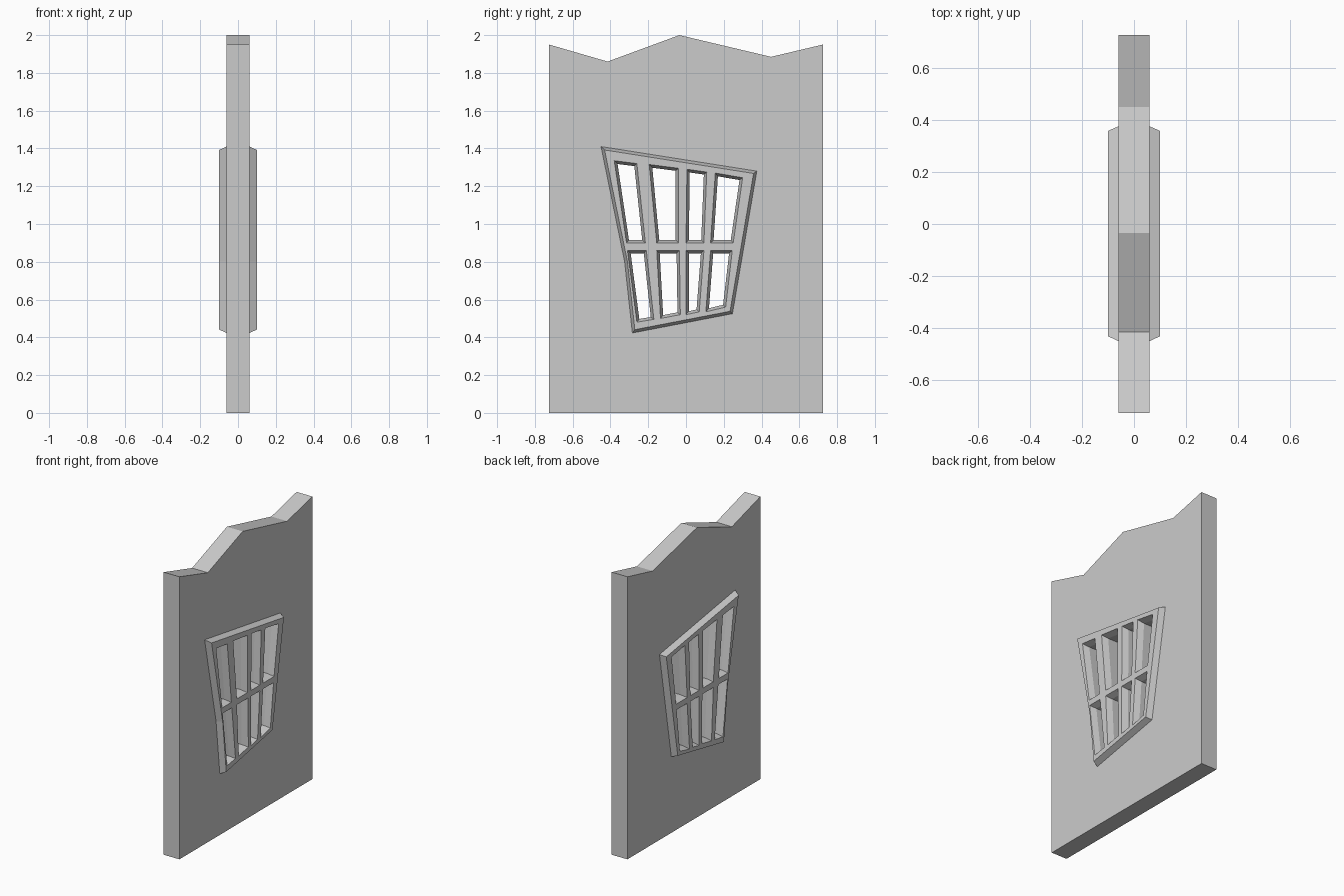
import bpy
import bmesh
from mathutils import Vector

cube = bpy.data.objects.get("Cube")
if cube:
    bpy.data.objects.remove(cube, do_unlink=True)

HALF_WALL, HALF_FRAME, BEVEL = 0.06, 0.10, 0.015

plaster = bpy.data.materials.new("light_grey")
plaster.use_nodes = True
grey = (0.6, 0.6, 0.6, 1)
plaster.diffuse_color = grey
plaster.node_tree.nodes["Principled BSDF"].inputs["Base Color"].default_value = grey


def inset(points, d):
    """Move a clockwise (y, z) outline inward by d with mitred corners."""
    pts = [Vector(p) for p in points]
    result = []
    for i, p in enumerate(pts):
        a = (p - pts[i - 1]).normalized()
        b = (pts[(i + 1) % len(pts)] - p).normalized()
        na, nb = Vector((a.y, -a.x)), Vector((b.y, -b.x))
        result.append(p + (na + nb) * d / (1 + na.dot(nb)))
    return result


def loft(name, sections):
    """Join equal (y, z) outlines placed at successive x positions."""
    bm = bmesh.new()
    rings = [[bm.verts.new((x, y, z)) for y, z in outline] for x, outline in sections]
    for r, s in zip(rings, rings[1:]):
        for i in range(len(r)):
            j = (i + 1) % len(r)
            bm.faces.new((r[i], r[j], s[j], s[i]))
    bm.faces.new(rings[0])
    bm.faces.new(rings[-1])
    bmesh.ops.recalc_face_normals(bm, faces=bm.faces)
    mesh = bpy.data.meshes.new(name)
    bm.to_mesh(mesh)
    bm.free()
    mesh.materials.append(plaster)
    obj = bpy.data.objects.new(name, mesh)
    bpy.context.scene.collection.objects.link(obj)
    return obj


def cut(target, cutter):
    """Subtract the cutter, bake the result and delete the cutter."""
    cutter.hide_render = True
    mod = target.modifiers.new("opening", "BOOLEAN")
    mod.operation, mod.solver, mod.object = "DIFFERENCE", "EXACT", cutter
    bpy.context.view_layer.update()
    graph = bpy.context.evaluated_depsgraph_get()
    mesh = bpy.data.meshes.new_from_object(target.evaluated_get(graph))
    target.modifiers.clear()
    target.data = mesh
    bpy.data.objects.remove(cutter, do_unlink=True)


# Wall slab with a zigzag top
wall_outline = [(-0.725, 0), (-0.725, 1.95), (-0.415, 1.86), (-0.035, 2),
                (0.45, 1.885), (0.725, 1.95), (0.725, 0)]
wall = loft("wall", [(-HALF_WALL, wall_outline), (HALF_WALL, wall_outline)])

# Crooked window opening
window = [(-0.45, 1.41), (0.375, 1.28), (0.246, 0.525), (-0.284, 0.423), (-0.325, 0.8)]
cut(wall, loft("opening_cutter", [(-0.2, window), (0.2, window)]))

# Window frame standing proud of both wall faces, with bevelled rims
rim = inset(window, BEVEL)
frame = loft("window_frame", [(-HALF_FRAME, rim), (-HALF_WALL, window),
                              (HALF_WALL, window), (HALF_FRAME, rim)])

# Panes: top edge and bottom edge, each as left and right corner
panes = [
    ((-0.38, 1.335), (-0.26, 1.32), (-0.215, 0.9), (-0.315, 0.9)),
    ((-0.195, 1.315), (-0.04, 1.295), (-0.04, 0.9), (-0.155, 0.9)),
    ((0.005, 1.29), (0.11, 1.275), (0.095, 0.9), (0, 0.9)),
    ((0.155, 1.27), (0.3, 1.245), (0.25, 0.9), (0.13, 0.9)),
    ((-0.31, 0.86), (-0.21, 0.86), (-0.17, 0.495), (-0.26, 0.48)),
    ((-0.155, 0.86), (-0.035, 0.86), (-0.03, 0.52), (-0.135, 0.5)),
    ((0, 0.86), (0.095, 0.86), (0.07, 0.535), (0, 0.52)),
    ((0.13, 0.86), (0.245, 0.86), (0.21, 0.56), (0.105, 0.535)),
]
for pane in panes:
    # Continue the bevel slope slightly past the frame face for a clean cut
    mouth, throat = inset(pane, -BEVEL / 4), inset(pane, BEVEL)
    reach = HALF_FRAME + (HALF_FRAME - HALF_WALL) / 4
    cut(frame, loft("pane_cutter", [(-reach, mouth), (-HALF_WALL, throat),
                                    (HALF_WALL, throat), (reach, mouth)]))
